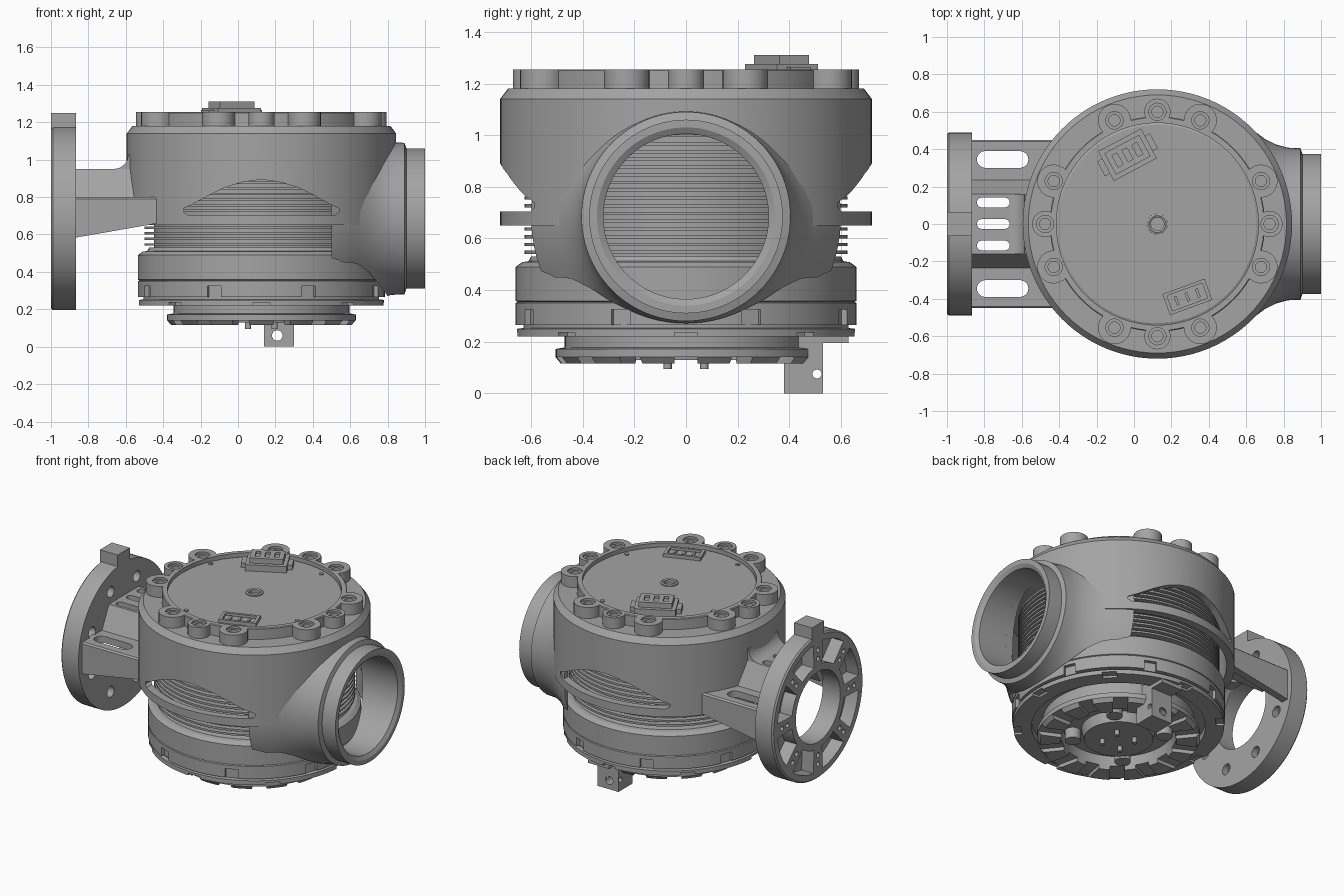
import bpy, bmesh
from math import sin, cos, pi, radians
from mathutils import Matrix, Vector

if "Cube" in bpy.data.objects:
    bpy.data.objects.remove(bpy.data.objects["Cube"])

grey = bpy.data.materials.new("machined grey")
grey.use_nodes = True
grey.diffuse_color = (0.37, 0.37, 0.37, 1)
grey.node_tree.nodes["Principled BSDF"].inputs["Base Color"].default_value = grey.diffuse_color

CX = 0.125      # vertical axis of the body
PZ = 0.685      # height of the pipe and flange axis
TAU = 2 * pi
parts = []


def finish(name, bm, keep=True):
    bmesh.ops.remove_doubles(bm, verts=bm.verts, dist=1e-5)
    bmesh.ops.recalc_face_normals(bm, faces=bm.faces)
    mesh = bpy.data.meshes.new(name)
    bm.to_mesh(mesh)
    bm.free()
    mesh.materials.append(grey)
    ob = bpy.data.objects.new(name, mesh)
    bpy.context.collection.objects.link(ob)
    if keep:
        parts.append(ob)
    return ob


def lathe(name, profile, axis="Z", keep=True, n=96, at=(CX, 0)):
    """Revolve a closed (radius, position) profile about the body or pipe axis."""
    bm = bmesh.new()
    rings = []
    for i in range(n):
        c, s = cos(TAU * i / n), sin(TAU * i / n)
        if axis == "Z":
            rings.append([bm.verts.new((at[0] + r * c, at[1] + r * s, h)) for r, h in profile])
        else:
            rings.append([bm.verts.new((h, r * c, PZ + r * s)) for r, h in profile])
    m = len(profile)
    for i in range(n):
        a, b = rings[i], rings[(i + 1) % n]
        for j in range(m):
            k = (j + 1) % m
            bm.faces.new((a[j], a[k], b[k], b[j]))
    return finish(name, bm, keep)


def prism(name, outline, lo, hi, axis="Z", keep=True):
    """Extrude an outline along an axis; the outline uses the other two axes in order."""
    def place(u, v, w):
        return {"X": (w, u, v), "Y": (u, w, v), "Z": (u, v, w)}[axis]
    bm = bmesh.new()
    a = [bm.verts.new(place(u, v, lo)) for u, v in outline]
    b = [bm.verts.new(place(u, v, hi)) for u, v in outline]
    bm.faces.new(a)
    bm.faces.new(b)
    for i in range(len(a)):
        k = (i + 1) % len(a)
        bm.faces.new((a[i], a[k], b[k], b[i]))
    return finish(name, bm, keep)


def disc(u, v, r, n=32):
    return [(u + r * cos(TAU * i / n), v + r * sin(TAU * i / n)) for i in range(n)]


def rect(u, v, w, d, turn=0):
    c, s = cos(turn), sin(turn)
    return [(u + x * c - y * s, v + x * s + y * c)
            for x, y in ((-w/2, -d/2), (w/2, -d/2), (w/2, d/2), (-w/2, d/2))]


def capsule(u0, u1, v, r, n=10):
    right = [(u1 - r + r * sin(pi * i / n), v - r * cos(pi * i / n)) for i in range(n + 1)]
    left = [(u0 + r - r * sin(pi * i / n), v + r * cos(pi * i / n)) for i in range(n + 1)]
    return right + left


def polar(r, a, c=(CX, 0)):
    return c[0] + r * cos(a), c[1] + r * sin(a)


def boolean(ob, tools, op="DIFFERENCE"):
    bpy.context.view_layer.objects.active = ob
    for tool in tools:
        mod = ob.modifiers.new("cut", "BOOLEAN")
        mod.operation, mod.solver, mod.object = op, "EXACT", tool
        bpy.ops.object.modifier_apply(modifier=mod.name)
        bpy.data.objects.remove(tool)


def cutter(outline, lo, hi, axis="Z"):
    return prism("cutter", outline, lo, hi, axis, keep=False)


# Upper housing with side windows and pipe opening
shell = lathe("housing", [(0, 1.0), (.67, 1.0), (.67, .65), (.72, .65), (.72, 1.14), (.69, 1.18), (0, 1.18)])
half = [(.395, .705), (.415, .72), (.415, .74), (.36, .765), (.28, .81), (.2, .85), (.1, .88), (.03, .89)]
window = [(CX + x, z) for x, z in half] + [(CX - x, z) for x, z in reversed(half)]
boolean(shell, [cutter(window, -1, 1, "Y"), cutter(disc(0, PZ, .32, 64), .3, 1.1, "X")])

# Finned core
fins = [(0, .5), (.575, .5)]
for i in range(15):
    z = .54 + .03 * i
    fins += [(.575, z), (.625, z), (.625, z + .013), (.575, z + .013)]
lathe("cooling_fins", fins + [(.575, .995), (0, .995)])

# Lower body with bayonet notches
ring = lathe("lower_body", [(0, .265), (.66, .265), (.66, .35), (.652, .354), (.66, .358),
                            (.66, .49), (.635, .508), (.61, .512), (.6, .53), (0, .53)])
boolean(ring, [cutter(rect(*polar(.67, pi / 8 + i * pi / 4), .07, .08, pi / 8 + i * pi / 4), .2, .325)
               for i in range(8)])
lock = lathe("lock_ring", [(.54, .22), (.655, .22), (.655, .25), (.63, .253), (.63, .27), (.54, .27)])
boolean(lock, [cutter(rect(*polar(.655, i * pi / 4), .1, .09, i * pi / 4), .2, .235) for i in range(8)])

# Toothed base
base = lathe("toothed_base", [(0, .27), (.47, .27), (.47, .178), (.505, .172), (.505, .14), (.485, .115),
                              (.36, .115), (.34, .2), (.23, .2), (.215, .13), (0, .13)])
boolean(base, [cutter(rect(*polar(.44, i * TAU / 14), .24, .09, i * TAU / 14), .05, .14) for i in range(14)])
for i in range(4):
    x, y = polar(.285, pi / 4 + i * pi / 2)
    prism("base_screw", disc(x, y, .05), .13, .22)
    prism("hub_pin", disc(*polar(.1, pi / 4 + i * pi / 2), .016, 16), .095, .14)

# Latch block under the body
latch = prism("latch_block", rect(.22, .455, .16, .15), 0, .23)
boolean(latch, [cutter(disc(.21, .06, .028), .2, .7, "Y"), cutter(capsule(.49, .525, .075, .017), 0, .5, "X")])
prism("latch_arm", rect(.22, .505, .16, .25), .195, .25)

# Intake pipe with a flared root
pipe = lathe("pipe", [(.32, .5), (.6, .5), (.56, .57), (.5, .64), (.455, .7), (.425, .76), (.408, .82),
                      (.405, .89), (.375, .9), (.375, 1), (.345, 1), (.32, .985)], axis="X")
boolean(pipe, [cutter(disc(CX, 0, .675, 96), 0, 1.5)])

# Mounting flange with pockets and bolt holes
flange = lathe("flange", [(.24, -1), (.48, -1), (.49, -.99), (.49, -.865), (.24, -.865)], axis="X")
tools = []
for i in range(8):
    mid = pi / 8 + i * pi / 4
    sweep = [radians(a) for a in (-16, -8, 0, 8, 16)]
    pocket = [polar(.44, mid + a, (0, PZ)) for a in sweep]
    pocket += [polar(.285, mid + a * .85, (0, PZ)) for a in reversed(sweep)]
    tools += [cutter(pocket, -1.1, -.91, "X"),
              cutter(disc(*polar(.37, mid, (0, PZ)), .037), -1.1, -.8, "X")]
    tools += [cutter(disc(*polar(r, i * pi / 4, (0, PZ)), .016, 16), -1.1, -.96, "X") for r in (.33, .39)]
boolean(flange, tools)
prism("flange_tab", rect(0, 1.2, .13, .1), -1, -.865, "X")

# Slotted arched bracket between flange and housing
half = [(.45, .4), (.45, .79), (.44, .8), (.235, .8), (.16, .95)]
inner = [(.11, .9), (.19, .755), (.4, .755), (.4, .4)]
arch = half + [(-y, z) for y, z in reversed(half)] + [(-y, z) for y, z in reversed(inner)] + inner
bracket = prism("bracket", arch, -.88, -.3, "X")
tools = [cutter([(-1, .56), (-.2, .7), (-.2, .2), (-1, .2)], -1, 1, "Y"),
         cutter(disc(CX, 0, .68, 96), 0, 1.5)]
tools += [cutter(capsule(-.84, -.565, y, .045), .3, 1.5) for y in (-.345, .345)]
tools += [cutter(capsule(-.84, -.665, y, .026), .3, 1.5) for y in (-.115, 0, .115)]
boolean(bracket, tools)
# Fillet where the bracket meets the housing
curve = [(-.665 + .08 * sin(a), 1.03 - .08 * cos(a)) for a in [i * pi / 12 for i in range(7)]]
fillet = prism("bracket_fillet", curve + [(-.5, 1.03), (-.5, .94), (-.665, .94)], -.16, .16, "Y")
boolean(fillet, [cutter(disc(CX, 0, .68, 96), 0, 1.5)])

# Lobed cover rim with bolt holes
rim = lathe("cover_rim", [(.5, 1.17), (.575, 1.17), (.575, 1.25), (.57, 1.255), (.5, 1.255)])
angles = [k * pi / 2 + d * pi / 8 for k in range(4) for d in (-1, 0, 1)]
boolean(rim, [cutter(disc(*polar(.6, a), .07 if i % 3 == 1 else .088), 1.17, 1.255)
              for i, a in enumerate(angles)], "UNION")
tools = [cutter(disc(CX, 0, .54, 96), 1.1, 1.4)]
for a in angles:
    x, y = polar(.6, a)
    tools += [cutter(disc(x, y, .046), 1.24, 1.4), cutter(disc(x, y, .03), 1.2, 1.4)]
boolean(rim, tools)

# Cover plate with centre port and small screws
lathe("cover_plate", [(0, 1.17), (.545, 1.17), (.545, 1.225), (.53, 1.232), (.055, 1.232), (.05, 1.215), (0, 1.215)])
lathe("centre_port", [(.035, 1.2), (.055, 1.2), (.055, 1.238), (.045, 1.243), (.035, 1.238)], n=32)
for x, y in ((-.34, .19), (.31, .46), (.58, -.19), (-.07, -.46)):
    prism("cover_screw", disc(x, y, .014, 16), 1.22, 1.24)

# Electrical connectors on the cover
turn = radians(28)
plug = prism("connector_base", rect(-.035, .37, .26, .18, turn), 1.22, 1.275)
prism("connector_ears", rect(-.035, .37, .32, .09, turn), 1.22, 1.265)
top = prism("connector_top", rect(-.035, .37, .21, .13, turn), 1.27, 1.31)
boolean(top, [cutter(rect(-.035 + d * cos(turn), .37 + d * sin(turn), .03, .07, turn), 1.295, 1.4)
              for d in (-.06, 0, .06)])
turn = radians(20)
socket = prism("socket", rect(.285, -.39, .24, .12, turn), 1.22, 1.255)
boolean(socket, [cutter(rect(.285, -.39, .2, .085, turn), 1.238, 1.4)])
for d in (-.06, 0, .06):
    prism("socket_pin", rect(.285 + d * cos(turn), -.39 + d * sin(turn), .015, .05, turn), 1.23, 1.248)

# Smooth the round surfaces and keep the machined edges crisp
bpy.ops.object.select_all(action="DESELECT")
for ob in parts:
    ob.select_set(True)
bpy.context.view_layer.objects.active = parts[0]
bpy.ops.object.shade_smooth_by_angle(angle=radians(25))
